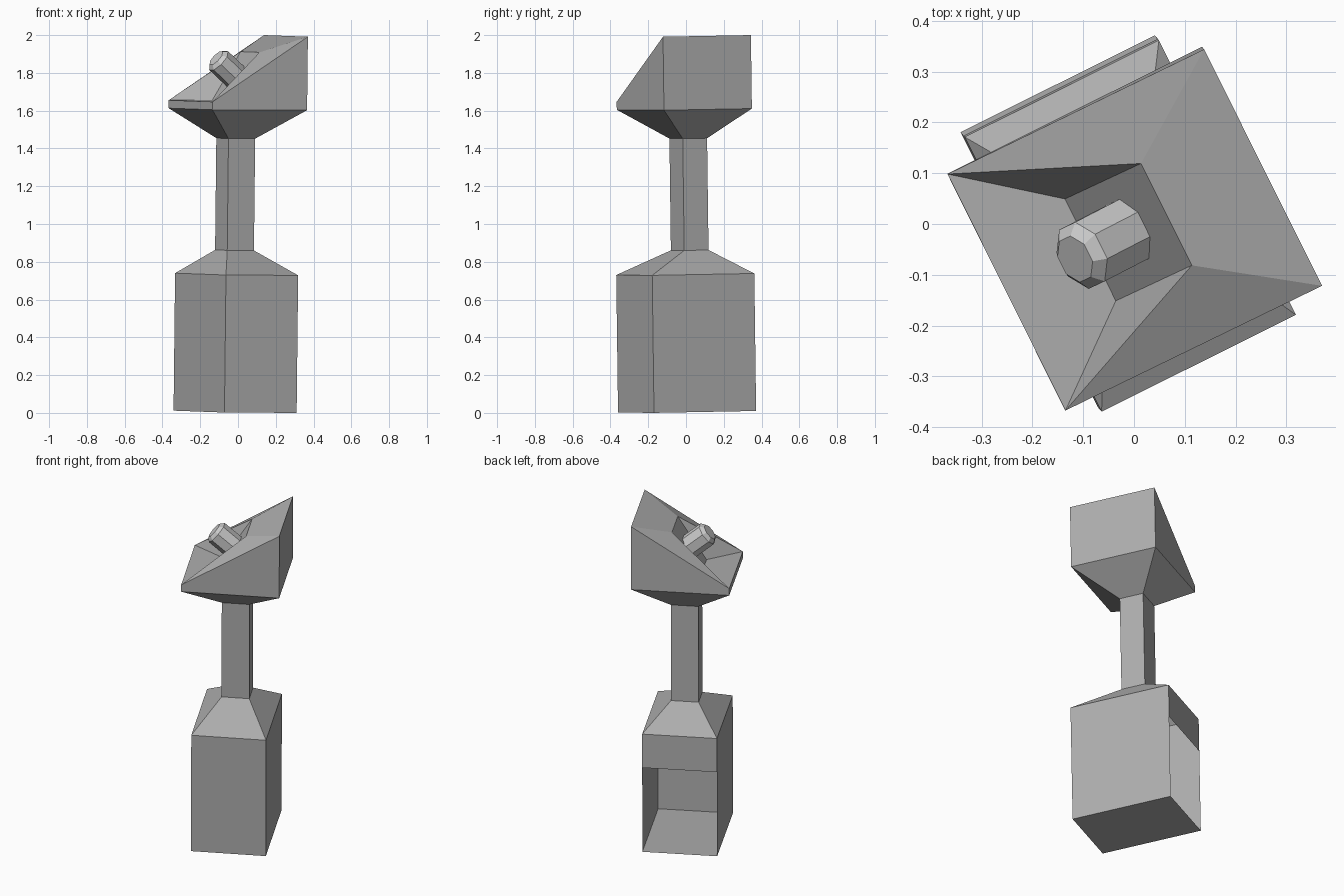
import bpy, bmesh
from math import radians, cos
from mathutils import Matrix, Vector

if "Cube" in bpy.data.objects:
    bpy.data.objects.remove(bpy.data.objects["Cube"])

# Whole model is turned about z and leans very slightly
lean = Vector((0, 0, 1)).rotation_difference(Vector((0.011, -0.013, 1))).to_matrix().to_4x4()
PLACE = Matrix.Translation((-0.014, 0.003, 0.006)) @ lean @ Matrix.Rotation(radians(26.5), 4, 'Z')

# Dark grey for the body; the knob keeps the lighter default grey
dark = bpy.data.materials.new("dark_grey")
dark.diffuse_color = (0.42, 0.42, 0.42, 1)
dark.use_nodes = True
dark.node_tree.nodes["Principled BSDF"].inputs["Base Color"].default_value = dark.diffuse_color


def finish(name, bm, material=None):
    bm.transform(PLACE)
    mesh = bpy.data.meshes.new(name)
    bm.to_mesh(mesh)
    bm.free()
    if material:
        mesh.materials.append(material)
    obj = bpy.data.objects.new(name, mesh)
    bpy.context.collection.objects.link(obj)
    return obj


def ring(bm, hx, hy, cy, z):
    """Rectangle of verts, counter-clockwise from front left."""
    return [bm.verts.new((sx * hx, cy + sy * hy, z))
            for sx, sy in ((-1, -1), (1, -1), (1, 1), (-1, 1))]


def bridge(bm, low, high, skip=()):
    for i in range(4):
        if i not in skip:
            j = (i + 1) % 4
            bm.faces.new((low[i], low[j], high[j], high[i]))


SHAFT = (0.079, 0.072, 0.031)
HEAD = (0.28, 0.26, 0.010)

# Hollow base cabinet: open at the lower back, sloped shoulder on top
bm = bmesh.new()
r = [ring(bm, 0.2135, 0.302, 0.003, z) for z in (0, 0.52, 0.728)]
r.append(ring(bm, *SHAFT, 0.855))
bm.faces.new(r[0][::-1])
bridge(bm, r[0], r[1], skip=(2,))
bridge(bm, r[1], r[2])
bridge(bm, r[2], r[3])
finish("base_cabinet", bm, dark)

# Shaft
bm = bmesh.new()
bridge(bm, ring(bm, *SHAFT, 0.855), ring(bm, *SHAFT, 1.447))
finish("shaft", bm, dark)

# Wedge head: flare, walls, and a sloped top with a notch
bm = bmesh.new()
neck = ring(bm, *SHAFT, 1.447)
rim = ring(bm, *HEAD, 1.602)
top = ring(bm, *HEAD, 1.644)
notch = ring(bm, 0.082, 0.112, 0.011, 1.648)
for i in (1, 2):
    top[i].co.z = 1.991
    notch[i].co.z = 1.905
for v in notch:
    v.co.x -= 0.013
bridge(bm, neck, rim)
bridge(bm, rim, top)
for a, b in ((0, 1), (3, 2)):       # twisted sides split into triangles
    for tri in ((top[a], top[b], notch[b]), (top[a], notch[b], notch[a])):
        bm.faces.new(tri if a == 0 else tri[::-1])
bm.faces.new((top[1], top[2], notch[2], notch[1]))
bm.faces.new((top[3], top[0], notch[0], notch[3]))
bm.faces.new(notch)
finish("wedge_head", bm, dark)

# Eight-sided knob with chamfered tip, standing out of the notch
bm = bmesh.new()
rad = 0.065 / cos(radians(22.5))
bmesh.ops.create_cone(bm, cap_ends=True, segments=8, radius1=rad, radius2=rad, depth=0.18)
tip = [e for e in bm.edges if all(v.co.z > 0 for v in e.verts)]
bmesh.ops.bevel(bm, geom=tip, offset=0.02, segments=1, affect='EDGES')
bmesh.ops.recalc_face_normals(bm, faces=bm.faces)
bm.transform(Matrix.Translation((-0.062, 0.012, 1.814))
             @ Matrix.Rotation(radians(-50), 4, 'Y')
             @ Matrix.Rotation(radians(22.5), 4, 'Z'))
finish("knob", bm)
